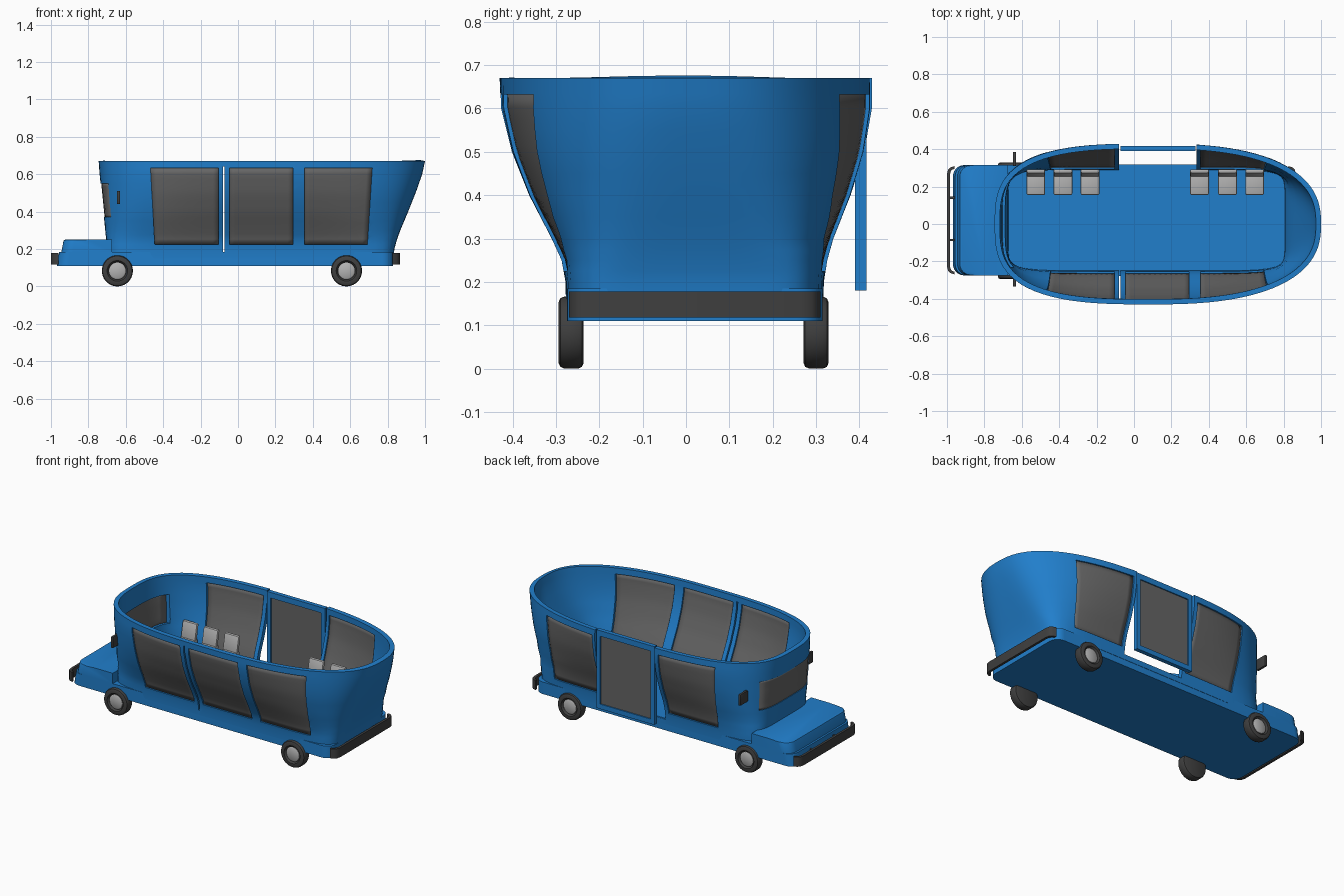
import bpy, bmesh, math
from mathutils import Vector

if "Cube" in bpy.data.objects:
    bpy.data.objects.remove(bpy.data.objects["Cube"])


def material(name, col):
    m = bpy.data.materials.new(name)
    m.diffuse_color = (*col, 1)
    m.use_nodes = True
    m.node_tree.nodes["Principled BSDF"].inputs["Base Color"].default_value = m.diffuse_color
    return m


BLUE = material("blue_paint", (0.015, 0.21, 0.6))
DARK = material("dark_grey", (0.05, 0.05, 0.05))
GLASS = material("glass_grey", (0.13, 0.13, 0.13))
LIGHT = material("light_grey", (0.45, 0.45, 0.45))


def make(name, bm, mat=None, smooth=True):
    bmesh.ops.recalc_face_normals(bm, faces=bm.faces)
    me = bpy.data.meshes.new(name)
    bm.to_mesh(me)
    bm.free()
    ob = bpy.data.objects.new(name, me)
    bpy.context.collection.objects.link(ob)
    if mat:
        me.materials.append(mat)
    if smooth:
        shade(ob)
    return ob


def shade(ob):
    bpy.ops.object.select_all(action='DESELECT')
    ob.select_set(True)
    bpy.context.view_layer.objects.active = ob
    bpy.ops.object.shade_smooth_by_angle(angle=math.radians(35))


def add_prism(bm, pts_a, pts_b):
    a = [bm.verts.new(p) for p in pts_a]
    b = [bm.verts.new(p) for p in pts_b]
    n = len(a)
    bm.faces.new(a)
    bm.faces.new(b[::-1])
    for i in range(n):
        bm.faces.new((a[i], b[i], b[(i + 1) % n], a[(i + 1) % n]))


def add_box(bm, x0, x1, y0, y1, z0, z1):
    r = [(x0, y0), (x1, y0), (x1, y1), (x0, y1)]
    add_prism(bm, [(*p, z0) for p in r], [(*p, z1) for p in r])


def box(name, dims, mat, bevel=0.0):
    bm = bmesh.new()
    add_box(bm, *dims)
    if bevel:
        bmesh.ops.bevel(bm, geom=bm.edges[:], offset=bevel, segments=2, profile=0.5, affect='EDGES')
    return make(name, bm, mat)


# Cabin cross sections: z, front x, rear x, low y, high y, front power, rear power
SECT = [(0.15, -.70, .832, -.277, .317, 8, 8), (0.20, -.70, .836, -.278, .318, 8, 8),
        (0.25, -.705, .85, -.287, .326, 6.5, 6.5), (0.30, -.71, .868, -.31, .34, 5.2, 5),
        (0.40, -.72, .91, -.362, .38, 4, 3.6), (0.50, -.73, .95, -.402, .412, 3.4, 3),
        (0.60, -.74, .985, -.427, .43, 3.1, 2.6), (0.67, -.745, 1.0, -.43, .43, 3, 2.5)]
CX = 0.1


def section(z):
    for a, b in zip(SECT, SECT[1:]):
        if z <= b[0] + 1e-6:
            t = (z - a[0]) / (b[0] - a[0])
            return [p + (q - p) * t for p, q in zip(a, b)]
    return SECT[-1]


def side_y(x, z, s):
    _, xf, xr, yl, yr, nf, nr = section(z)
    u, n = ((CX - x) / (CX - xf), nf) if x < CX else ((x - CX) / (xr - CX), nr)
    return (yl + yr) / 2 + s * (yr - yl) / 2 * (1 - min(u, 1) ** n) ** (1 / n)


def front_x(y, z):
    _, xf, xr, yl, yr, nf, nr = section(z)
    v = abs(y - (yl + yr) / 2) / ((yr - yl) / 2)
    return CX - (CX - xf) * (1 - min(v, 1) ** nf) ** (1 / nf)


def solidify(ob, t, offset=-1):
    m = ob.modifiers.new("thickness", 'SOLIDIFY')
    m.thickness, m.offset = t, offset
    return ob


# Open-topped cabin wall, lofted through the sections
bm = bmesh.new()
N, rows = 112, []
for z in (.15, .2, .225, .25, .275, .3, .35, .4, .45, .5, .55, .6, .635, .67):
    _, xf, xr, yl, yr, nf, nr = section(z)
    ring = []
    for i in range(N):
        c, s = math.cos(math.tau * i / N), math.sin(math.tau * i / N)
        n = nr if c > 0 else nf
        r = (abs(c) ** n + abs(s) ** n) ** (-1 / n)
        ring.append(bm.verts.new((CX + r * c * ((xr - CX) if c > 0 else (CX - xf)),
                                  (yl + yr) / 2 + r * s * (yr - yl) / 2, z)))
    rows.append(ring)
for a, b in zip(rows, rows[1:]):
    for i in range(N):
        j = (i + 1) % N
        bm.faces.new((a[i], a[j], b[j], b[i]))
wall = solidify(make("cabin_wall", bm, BLUE, False), 0.028)

# Window openings: bottom x0, top x0, bottom x1, top x1, side
Z0, Z1 = 0.225, 0.632
FIRST, LAST = (-.445, -.468, -.105, -.105), (.355, .355, .692, .718)
WINDOWS = [(FIRST, -1), ((-.045, -.045, .295, .295), -1), (LAST, -1), (FIRST, 1), (LAST, 1)]
bm = bmesh.new()
for (a0, a1, b0, b1), s in WINDOWS:
    quad = [(a0, Z0), (b0, Z0), (b1, Z1), (a1, Z1)]
    add_prism(bm, [(x, s * 0.12, z) for x, z in quad], [(x, s * 0.7, z) for x, z in quad])
add_box(bm, -.9, -.5, -.23, .25, .37, .55)
add_box(bm, -.08, .335, .1, .7, .18, .8)
add_box(bm, -.079, -.071, -.7, -.1, .18, .64)
cutter = make("opening_cutter", bm, None, False)
cutter.hide_render = True
m = wall.modifiers.new("openings", 'BOOLEAN')
m.operation, m.solver, m.object = 'DIFFERENCE', 'EXACT', cutter
dg = bpy.context.evaluated_depsgraph_get()
cut = bpy.data.meshes.new_from_object(wall.evaluated_get(dg))
wall.modifiers.clear()
wall.data = cut
bpy.data.objects.remove(cutter)
shade(wall)


# Curved glass panes set into the openings
def pane(name, fn, nu=12, nv=14):
    bm = bmesh.new()
    g = [[bm.verts.new(fn(i / nu, j / nv)) for i in range(nu + 1)] for j in range(nv + 1)]
    for j in range(nv):
        for i in range(nu):
            bm.faces.new((g[j][i], g[j][i + 1], g[j + 1][i + 1], g[j + 1][i]))
    return solidify(make(name, bm, GLASS), 0.01, 0)


for k, ((a0, a1, b0, b1), s) in enumerate(WINDOWS):
    def side(u, v):
        z = Z0 + (Z1 - Z0) * v
        x0, x1 = a0 + (a1 - a0) * v, b0 + (b1 - b0) * v
        x = x0 + (x1 - x0) * u
        return (x, side_y(x, z, s) - s * 0.014, z)
    pane(f"side_window_{k}", side)


def screen(u, v):
    y, z = -.23 + .48 * u, .37 + .18 * v
    return (front_x(y, z) + 0.009, y, z)


pane("windscreen", screen)

# Sliding door hanging flat in the rear opening
bm = bmesh.new()
for d in ((-.072, -.047, .18, .67), (.303, .328, .18, .67), (-.047, .303, .18, .21), (-.047, .303, .635, .67)):
    add_box(bm, d[0], d[1], .39, .416, d[2], d[3])
make("door_frame", bm, BLUE)
box("door_pane", (-.05, .306, .397, .409, .2, .64), GLASS)


# Floor slab and hood with rounded upright corners
def rounded_slab(name, x0, x1, z0, z1, slope, round_rear):
    bm = bmesh.new()
    add_box(bm, x0, x1, -.275, .315, z0, z1)
    up = [e for e in bm.edges if abs(e.verts[0].co.z - e.verts[1].co.z) > .01
          and (round_rear or e.verts[0].co.x < x0 + .01)]
    bmesh.ops.bevel(bm, geom=up, offset=.06, segments=6, profile=.5, affect='EDGES')
    for v in bm.verts:
        if v.co.x < x0 + .1:
            v.co.x += slope * (v.co.z - .11)
    return bm


bm = rounded_slab("floor", -.968, .83, .11, .185, .16, True)
make("floor_slab", bm, BLUE)
bm = rounded_slab("hood", -.956, -.675, .185, .25, .16, False)
top = [e for e in bm.edges if all(v.co.z > .24 and v.co.x < -.68 for v in e.verts)]
bmesh.ops.bevel(bm, geom=top, offset=.01, segments=2, profile=.5, affect='EDGES')
make("hood", bm, BLUE)


# Bumpers with bent ends
def bumper(name, tip, s):
    path = [(.04, -.27), (.018, -.262), (.006, -.25), (0, -.225), (0, .265), (.006, .29), (.018, .302), (.04, .31)]
    inner = [(.04, -.255), (.026, -.25), (.02, -.24), (.015, -.222), (.015, .262), (.02, .28), (.026, .29), (.04, .295)]
    bm = bmesh.new()
    lo, hi = [[[bm.verts.new((tip + s * x, y, z)) for x, y in p] for p in (path, inner)] for z in (.118, .178)]
    for i in range(7):
        for a, b in ((lo[0], lo[1]), (lo[1], hi[1]), (hi[1], hi[0]), (hi[0], lo[0])):
            bm.faces.new((a[i], a[i + 1], b[i + 1], b[i]))
    for i in (0, 7):
        bm.faces.new((lo[0][i], lo[1][i], hi[1][i], hi[0][i]))
    make(name, bm, DARK)


bumper("front_bumper", -1.0, 1)
bumper("rear_bumper", .866, -1)
for y in (-.085, .14):
    box("bumper_bracket", (-.99, -.94, y - .006, y + .006, .135, .165), DARK)


# Wheels: lathed tyre and lighter hub
def lathe(name, prof, x, y, s, mat):
    bm = bmesh.new()
    vs = [bm.verts.new((x + r, y + s * h, .083)) for r, h in prof]
    es = [bm.edges.new(p) for p in zip(vs, vs[1:])]
    bmesh.ops.spin(bm, geom=vs + es, cent=(x, y, .083), axis=(0, 1, 0), angle=math.tau, steps=40)
    bmesh.ops.remove_doubles(bm, verts=bm.verts, dist=1e-5)
    make(name, bm, mat)


TYRE = [(0, -.029), (.07, -.029), (.079, -.025), (.083, -.016), (.083, .016), (.079, .025),
        (.07, .029), (.055, .029), (.047, .018), (0, .018)]
HUB = [(.044, .015), (.044, .021), (.038, .025), (0, .025)]
for x in (-.645, .58):
    for y, s in ((-.265, -1), (.30, 1)):
        lathe("tyre", TYRE, x, y, s, DARK)
        lathe("hub", HUB, x, y, s, LIGHT)

# Wing mirrors
for y0, y1 in ((-.335, -.27), (.31, .385)):
    box("wing_mirror", (-.647, -.631, y0, y1, .44, .51), DARK, .004)

# Row of seats along the rear wall: cushion and leaning backrest
for x in (-.525, -.38, -.235, .35, .5, .645):
    box("seat_cushion", (x - .05, x + .05, .155, .285, .28, .305), LIGHT, .008)
    back = box("seat_back", (x - .05, x + .05, .25, .272, .29, .40), LIGHT, .008)
    for v in back.data.vertices:
        v.co.y += (v.co.z - .29) * .2
